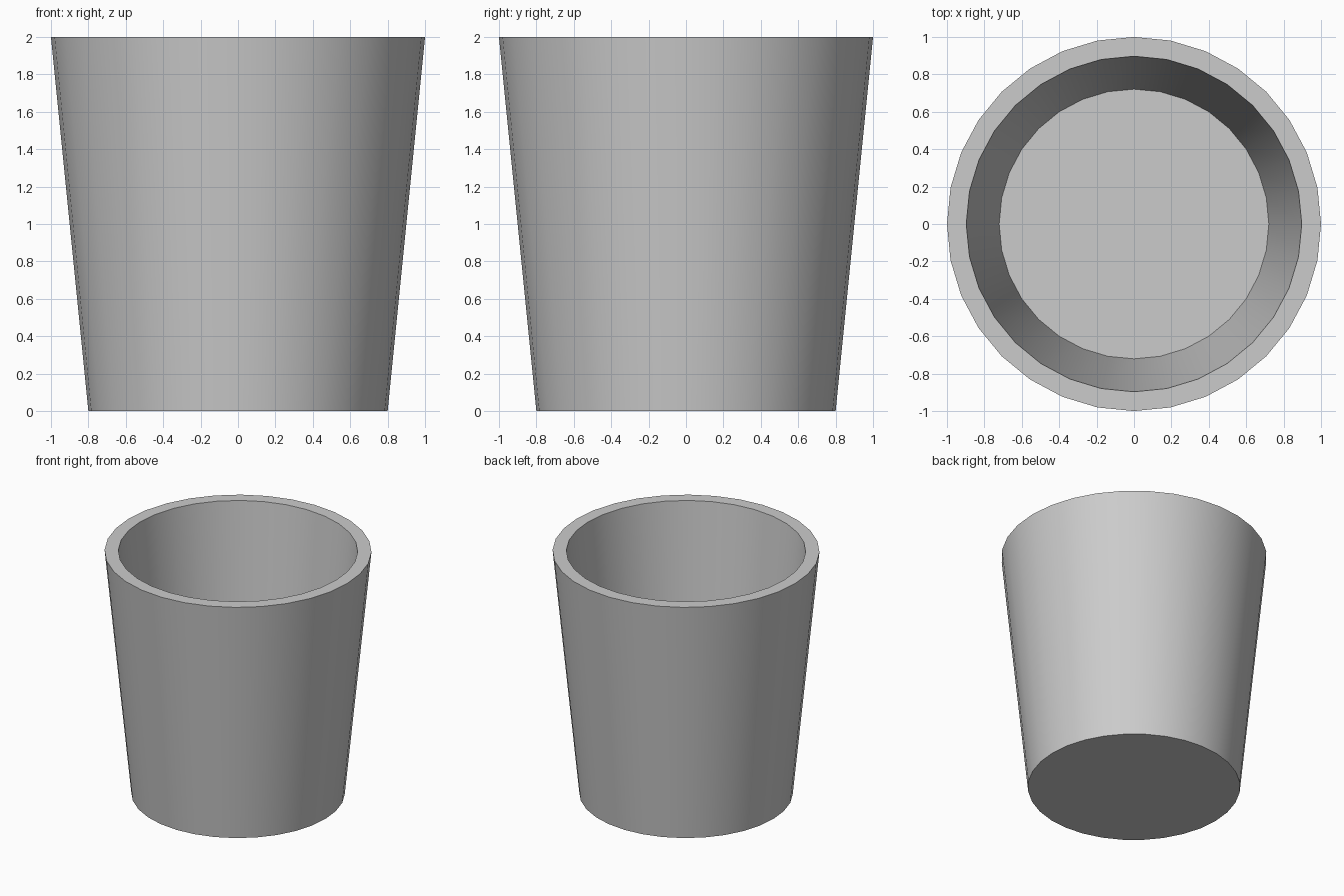
import bpy, bmesh
from math import cos, sin, pi, radians

if "Cube" in bpy.data.objects:
    bpy.data.objects.remove(bpy.data.objects["Cube"])

SIDES = 32

# Profile rings (radius, height): outer base, outer rim, inner rim, inner floor
PROFILE = [(0.80, 0.0), (1.0, 2.0), (0.897, 2.0), (0.721, 0.2)]

bm = bmesh.new()
rings = [[bm.verts.new((r * cos(2 * pi * i / SIDES), r * sin(2 * pi * i / SIDES), z))
          for i in range(SIDES)] for r, z in PROFILE]

# Outer wall, rim and inner wall
for a, b in zip(rings, rings[1:]):
    for i in range(SIDES):
        j = (i + 1) % SIDES
        bm.faces.new((a[i], a[j], b[j], b[i]))

# Underside and inside floor
bm.faces.new(rings[0][::-1])
bm.faces.new(rings[-1])
bmesh.ops.recalc_face_normals(bm, faces=bm.faces)

mesh = bpy.data.meshes.new("tapered_cup")
bm.to_mesh(mesh)
bm.free()
cup = bpy.data.objects.new("tapered_cup", mesh)
bpy.context.collection.objects.link(cup)

# Smooth walls, sharp rims
bpy.context.view_layer.objects.active = cup
cup.select_set(True)
bpy.ops.object.shade_smooth_by_angle(angle=radians(30))
